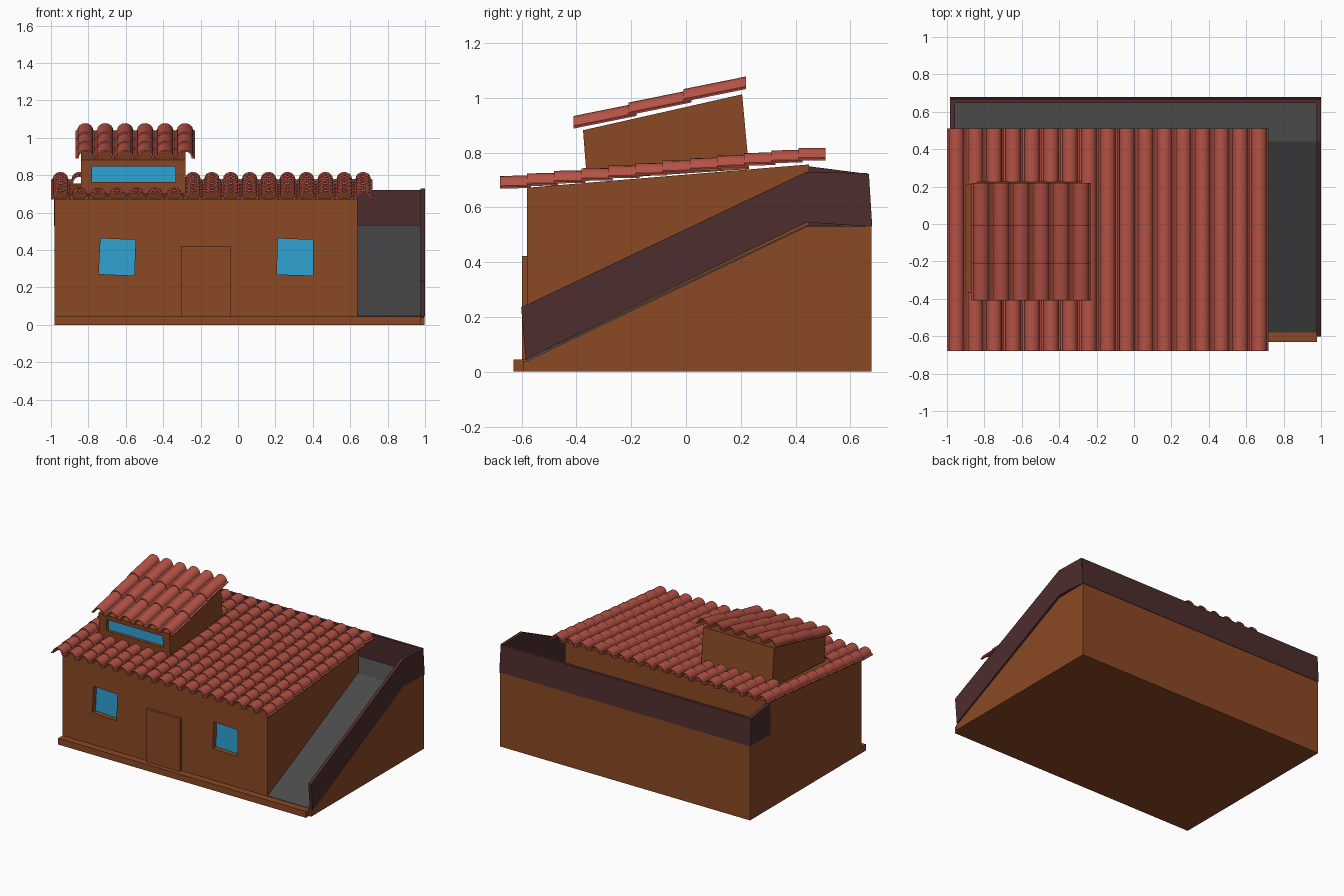
import bpy, bmesh, math

if "Cube" in bpy.data.objects:
    bpy.data.objects.remove(bpy.data.objects["Cube"])


def material(name, r, g, b):
    m = bpy.data.materials.new(name)
    m.diffuse_color = (r, g, b, 1)
    m.use_nodes = True
    m.node_tree.nodes["Principled BSDF"].inputs["Base Color"].default_value = m.diffuse_color
    return m


CLAY = material("clay_wall", 0.26, 0.065, 0.018)
TILE = material("roof_tile", 0.46, 0.085, 0.06)
GLASS = material("blue_glass", 0.03, 0.36, 0.65)
TRIM = material("dark_parapet", 0.075, 0.026, 0.026)
FLOOR = material("grey_floor", 0.07, 0.068, 0.07)


def finish(name, bm, mat):
    bmesh.ops.recalc_face_normals(bm, faces=bm.faces)
    me = bpy.data.meshes.new(name)
    bm.to_mesh(me)
    bm.free()
    if mat:
        me.materials.append(mat)
    ob = bpy.data.objects.new(name, me)
    bpy.context.collection.objects.link(ob)
    return ob


def prism(name, pts, a, b, mat, axis="x"):
    """Extrude a (y,z) profile along x, or an (x,z) profile along y."""
    bm = bmesh.new()
    place = (lambda p, t: (t, p[0], p[1])) if axis == "x" else (lambda p, t: (p[0], t, p[1]))
    lo = [bm.verts.new(place(p, a)) for p in pts]
    hi = [bm.verts.new(place(p, b)) for p in pts]
    bm.faces.new(lo)
    bm.faces.new(hi)
    n = len(pts)
    for i in range(n):
        j = (i + 1) % n
        bm.faces.new((lo[i], lo[j], hi[j], hi[i]))
    return finish(name, bm, mat)


def box(name, x0, x1, y0, y1, z0, z1, mat):
    return prism(name, [(y0, z0), (y1, z0), (y1, z1), (y0, z1)], x0, x1, mat)


def cut(target, pts, y0, y1):
    """Carve a recess into the front of a wall, then remove the cutter."""
    cutter = prism("recess_cutter", pts, y0, y1, None, "y")
    cutter.hide_render = True
    mod = target.modifiers.new("recess", "BOOLEAN")
    mod.operation = "DIFFERENCE"
    mod.solver = "EXACT"
    mod.object = cutter
    bpy.context.view_layer.objects.active = target
    bpy.ops.object.modifier_apply(modifier=mod.name)
    bpy.data.objects.remove(cutter)


def tile_row(name, x0, pitch, count, y0, z0, y1, z1):
    """One course of barrel tiles: a wavy sheet with thickness."""
    top, under = [], []
    for c in range(count):
        x = x0 + c * pitch
        top.append((x, -0.004))
        under.append((x, -0.010))
        for k in range(9):
            a = math.pi * (1 - k / 8)
            top.append((x + pitch * (0.5 + 0.40 * math.cos(a)), 0.036 * math.sin(a)))
            under.append((x + pitch * (0.5 + 0.33 * math.cos(a)), 0.036 * math.sin(a) - 0.007))
    top.append((x0 + count * pitch, -0.004))
    under.append((x0 + count * pitch, -0.010))
    bm = bmesh.new()
    grid = [[bm.verts.new((px, y, z + pz)) for px, pz in line]
            for line in (top, under) for y, z in ((y0, z0), (y1, z1))]
    tf, tb, uf, ub = grid
    for p, q in ((tf, tb), (tb, ub), (ub, uf), (uf, tf)):
        for i in range(len(p) - 1):
            bm.faces.new((p[i], p[i + 1], q[i + 1], q[i]))
    for i in (0, -1):
        bm.faces.new((tf[i], tb[i], ub[i], uf[i]))
    ob = finish(name, bm, TILE)
    bpy.ops.object.select_all(action="DESELECT")
    ob.select_set(True)
    bpy.context.view_layer.objects.active = ob
    bpy.ops.object.shade_smooth_by_angle(angle=math.radians(35))
    return ob


# House body with a sloping top
house = prism("house_walls", [(-0.58, 0), (0.45, 0), (0.45, 0.757), (-0.58, 0.672)], -0.98, 0.64, CLAY)

# Slightly crooked recessed windows
windows = {
    "left_window": [(-0.745, 0.272), (-0.555, 0.264), (-0.548, 0.455), (-0.735, 0.462)],
    "right_window": [(0.208, 0.27), (0.40, 0.264), (0.402, 0.455), (0.213, 0.462)],
}
for name, pts in windows.items():
    cut(house, pts, -0.65, -0.54)
    prism(name, pts, -0.545, -0.535, GLASS, "y")

# Door and front step
box("door", -0.305, -0.04, -0.598, -0.57, 0.045, 0.422, CLAY)
box("front_step", -0.98, 0.978, -0.63, -0.57, 0, 0.045, CLAY)

# Ramp block and rear terrace block
prism("ramp_block", [(-0.595, 0), (0.45, 0), (0.45, 0.53), (0.44, 0.53), (-0.58, 0.04), (-0.595, 0.04)],
      0.63, 0.996, CLAY)
box("terrace_block", -0.98, 0.996, 0.44, 0.677, 0, 0.53, CLAY)

# Grey walking surfaces
prism("ramp_floor", [(-0.58, 0.04), (0.44, 0.525), (0.44, 0.535), (-0.58, 0.048)], 0.635, 0.98, FLOOR)
box("terrace_floor", -0.965, 0.98, 0.44, 0.662, 0.525, 0.535, FLOOR)

# Dark parapets: ramp side, rear and left end
prism("ramp_parapet", [(-0.585, 0.045), (0.44, 0.545), (0.68, 0.53), (0.662, 0.725), (0.44, 0.73), (-0.602, 0.235)],
      0.977, 1.0, TRIM)
prism("rear_parapet", [(0.658, 0.53), (0.68, 0.53), (0.668, 0.722), (0.648, 0.722)], -0.98, 0.998, TRIM)
prism("left_parapet", [(0.45, 0.53), (0.68, 0.53), (0.668, 0.722), (0.45, 0.75)], -0.983, -0.958, TRIM)

# Roof tower with a long recessed window
tower = prism("roof_tower", [(-0.362, 0.70), (0.23, 0.74), (0.205, 1.013), (-0.376, 0.882)], -0.84, -0.28, CLAY)
slot = [(-0.78, 0.765), (-0.335, 0.765), (-0.335, 0.848), (-0.78, 0.848)]
cut(tower, slot, -0.45, -0.34)
prism("tower_window", slot, -0.345, -0.335, GLASS, "y")

# Main roof courses, left open around the tower
PITCH = 1.72 / 17
STEP = 1.19 / 12


def main_z(y):
    return 0.674 + (y + 0.68) * 0.094


for r in range(12):
    y0 = -0.68 + STEP * r
    y1 = min(y0 + STEP + 0.015, 0.51)
    spans = [(0, 1), (7, 10)] if -0.40 < y0 < 0.19 else [(0, 17)]
    for start, count in spans:
        tile_row(f"main_tiles_{r + 1}_{start}", -1 + start * PITCH, PITCH, count,
                 y0, main_z(y0) + 0.005, y1, main_z(y1) - 0.004)

# Tower roof courses
for r in range(3):
    y0 = -0.41 + 0.2 * r
    y1 = y0 + 0.23
    z0, z1 = (0.894 + (y + 0.41) * 0.245 for y in (y0, y1))
    tile_row(f"tower_tiles_{r + 1}", -0.87, 0.64 / 6, 6, y0, z0 + 0.004, y1, z1 - 0.006)
